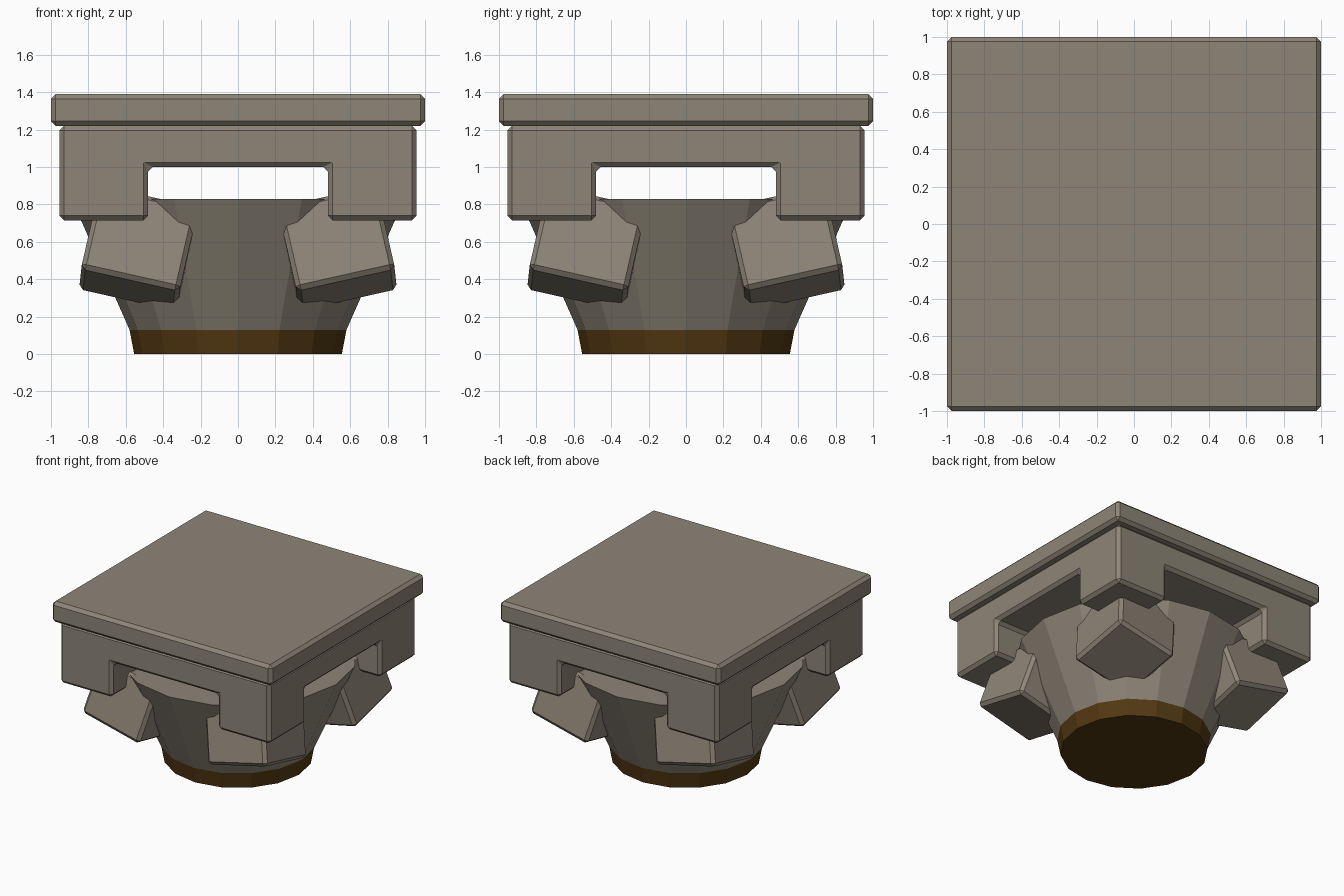
import bpy, bmesh, math
from mathutils import Matrix, Vector

cube = bpy.data.objects.get("Cube")
if cube:
    bpy.data.objects.remove(cube, do_unlink=True)


def material(name, rgb):
    m = bpy.data.materials.new(name)
    m.use_nodes = True
    m.diffuse_color = (*rgb, 1)
    bsdf = m.node_tree.nodes["Principled BSDF"]
    bsdf.inputs["Base Color"].default_value = (*rgb, 1)
    bsdf.inputs["Roughness"].default_value = 0.9
    return m


stone = material("warm grey stone", (0.27, 0.235, 0.185))
brown = material("dark brown", (0.085, 0.04, 0.006))


def finish(name, bm, mat, bevel=0.0):
    bmesh.ops.recalc_face_normals(bm, faces=bm.faces)
    mesh = bpy.data.meshes.new(name)
    bm.to_mesh(mesh)
    bm.free()
    mesh.materials.append(mat)
    ob = bpy.data.objects.new(name, mesh)
    bpy.context.collection.objects.link(ob)
    if bevel:
        mod = ob.modifiers.new("chamfer", "BEVEL")
        mod.width = bevel
        mod.segments = 1
        mod.limit_method = "ANGLE"
    return ob


def box(name, size, matrix, bevel):
    bm = bmesh.new()
    bmesh.ops.create_cube(bm, size=1, matrix=matrix @ Matrix.Diagonal((*size, 1)))
    return finish(name, bm, stone, bevel)


def ring_solid(name, r0, r1, z0, z1, mat):
    bm = bmesh.new()
    bmesh.ops.create_cone(bm, cap_ends=True, segments=16, radius1=r0, radius2=r1,
                          depth=z1 - z0,
                          matrix=Matrix.Translation((0, 0, (z0 + z1) / 2)))
    return finish(name, bm, mat)


# Flat top slab
box("top_slab", (2, 2, 0.17), Matrix.Translation((0, 0, 1.305)), 0.025)

# Square frame: a plate with four corner legs extruded down
HALF, INNER = 0.955, 0.48
bm = bmesh.new()
bmesh.ops.create_grid(bm, x_segments=3, y_segments=3, size=HALF)
for v in bm.verts:
    for i in (0, 1):
        if abs(v.co[i]) < HALF - 0.1:
            v.co[i] = math.copysign(INNER, v.co[i])
    v.co.z = 1.0
lower = list(bm.faces)
up = bmesh.ops.extrude_face_region(bm, geom=lower, use_keep_orig=True)
bmesh.ops.translate(bm, vec=(0, 0, 0.22),
                    verts=[g for g in up["geom"] if isinstance(g, bmesh.types.BMVert)])
for face in lower:
    c = face.calc_center_median()
    if abs(c.x) > INNER and abs(c.y) > INNER:
        leg = bmesh.ops.extrude_discrete_faces(bm, faces=[face])["faces"][0]
        bmesh.ops.translate(bm, vec=(0, 0, -0.285), verts=leg.verts)
finish("corner_frame", bm, stone, 0.025)

# Flared pedestal and its brown foot
ring_solid("flared_pedestal", 0.58, 0.89, 0.13, 0.83, stone)
ring_solid("foot_band", 0.555, 0.58, 0, 0.13, brown)

# Four corner brackets, leaning in at the top along the diagonals
SIDE, HEIGHT, TILT = 0.54, 0.47, math.radians(18)
for depth, sy in (("front", -1), ("back", 1)):
    for side, sx in (("left", 1), ("right", -1)):
        axis = Vector((sy, -sx, 0))
        rot = Matrix.Rotation(TILT, 4, axis)
        corner = Vector((sx * 0.84, sy * 0.84, 0.46))
        offset = Vector((-sx * SIDE / 2, -sy * SIDE / 2, HEIGHT / 2))
        if (rot @ Vector((0, 0, 1))).dot(Vector((sx, sy, 0))) > 0:
            rot.transpose()
        centre = corner + rot @ offset
        box(f"{depth}_{side}_bracket", (SIDE, SIDE, HEIGHT),
            Matrix.Translation(centre) @ rot, 0.025)
